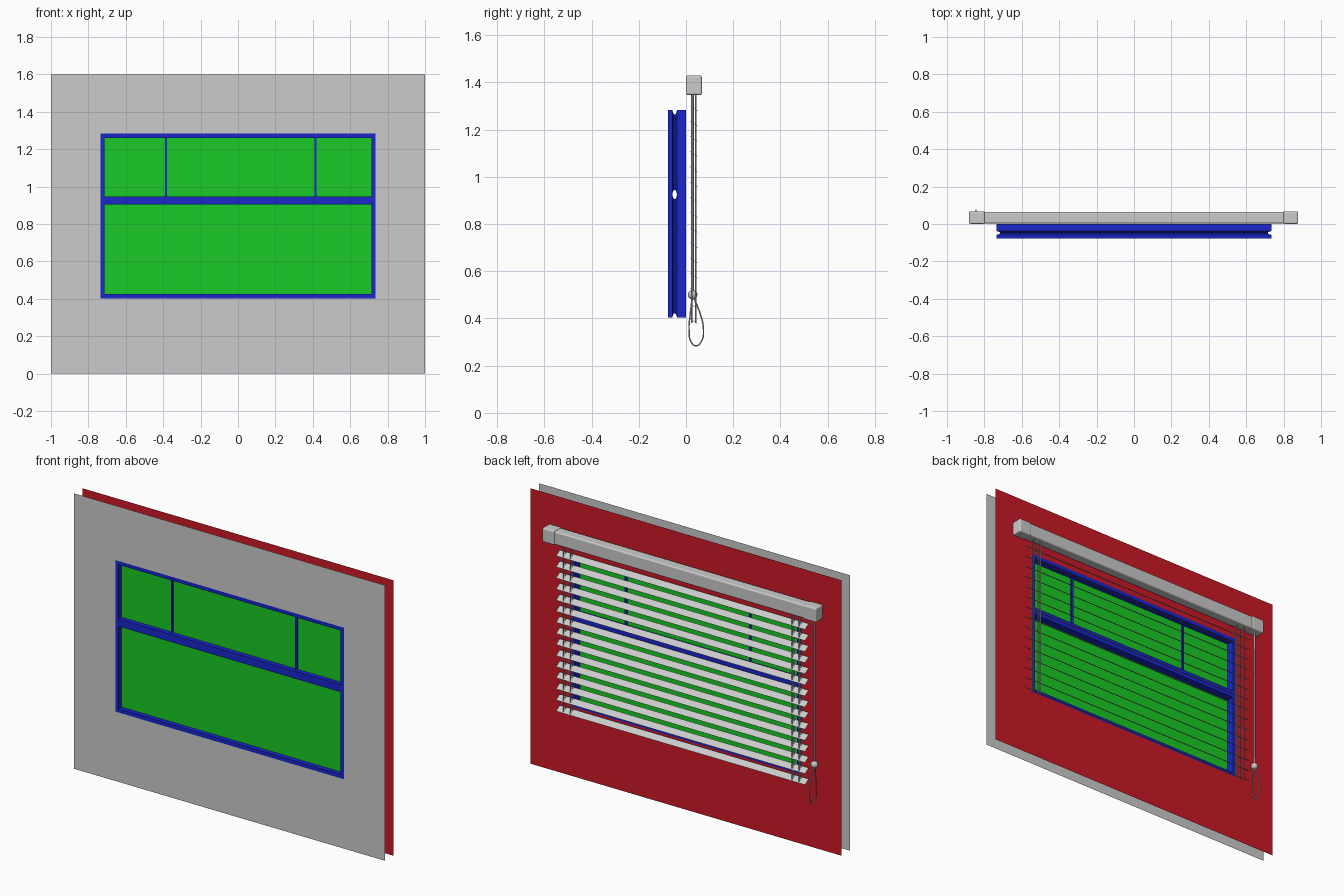
import bpy, bmesh, math
from mathutils import Vector

if "Cube" in bpy.data.objects:
    bpy.data.objects.remove(bpy.data.objects["Cube"])


def material(name, rgb):
    m = bpy.data.materials.new(name)
    m.diffuse_color = (*rgb, 1)
    m.use_nodes = True
    m.node_tree.nodes["Principled BSDF"].inputs["Base Color"].default_value = m.diffuse_color
    return m


RED = material("red", (0.6, 0.01, 0.02))
BLUE = material("blue", (0.01, 0.02, 0.6))
GREEN = material("green", (0.01, 0.6, 0.02))


def finish(bm, name, mat=None, recalc=True):
    if recalc:
        bmesh.ops.recalc_face_normals(bm, faces=bm.faces)
    me = bpy.data.meshes.new(name)
    bm.to_mesh(me)
    bm.free()
    ob = bpy.data.objects.new(name, me)
    bpy.context.collection.objects.link(ob)
    if mat:
        me.materials.append(mat)
    return ob


def box(name, lo, hi, mat=None, bevel=0):
    lo, hi = Vector(lo), Vector(hi)
    bm = bmesh.new()
    bmesh.ops.create_cube(bm, size=1)
    for v in bm.verts:
        v.co = (lo + hi) / 2 + v.co * (hi - lo)
    ob = finish(bm, name, mat)
    if bevel:
        b = ob.modifiers.new("bevel", "BEVEL")
        b.width, b.segments = bevel, 3
    return ob


def rect(x0, x1, z0, z1, d=0):
    return [(x0 + d, z0 + d), (x1 - d, z0 + d), (x1 - d, z1 - d), (x0 + d, z1 - d)]


def wall(name, y, mat=None, flip=False):
    # thin sheet with the window opening cut out
    bm = bmesh.new()
    a = [bm.verts.new((x, y, z)) for x, z in rect(-1, 1, 0, 1.6)]
    b = [bm.verts.new((x, y, z)) for x, z in rect(-W, W, Z0, Z1)]
    for i in range(4):
        j = (i + 1) % 4
        f = [a[i], a[j], b[j], b[i]]
        bm.faces.new(f[::-1] if flip else f)
    return finish(bm, name, mat, recalc=False)


def sash(name, z0, z1):
    # grooved profile (inset, y) swept round a rectangle with mitred corners
    prof = [(0, FRONT), (.022, FRONT), (.022, 0), (0, 0),
            (0, -.038), (.012, -.041), (.019, -.045), (.019, -.051), (.012, -.055), (0, -.058)]
    bm = bmesh.new()
    rings = [[bm.verts.new((x, y, z)) for x, z in rect(-W, W, z0, z1, d)] for d, y in prof]
    for k, r in enumerate(rings):
        n = rings[(k + 1) % len(rings)]
        for i in range(4):
            j = (i + 1) % 4
            bm.faces.new([r[i], r[j], n[j], n[i]])
    return finish(bm, name, BLUE)


def tube(name, pts, radius, smooth=False):
    cu = bpy.data.curves.new(name, "CURVE")
    cu.dimensions = "3D"
    cu.bevel_depth, cu.bevel_resolution = radius, 2
    cu.use_fill_caps = True
    s = cu.splines.new("BEZIER" if smooth else "POLY")
    points = s.bezier_points if smooth else s.points
    points.add(len(pts) - 1)
    for p, co in zip(points, pts):
        if smooth:
            p.co = co
            p.handle_left_type = p.handle_right_type = "AUTO"
        else:
            p.co = (*co, 1)
    ob = bpy.data.objects.new(name, cu)
    bpy.context.collection.objects.link(ob)
    return ob


W, Z0, ZM, Z1, FRONT = .735, .403, .925, 1.283, -.077

# walls
wall("outer_wall", FRONT)
wall("inner_wall", 0, RED, flip=True)

# window
for name, z0, z1 in (("lower", Z0, ZM), ("upper", ZM, Z1)):
    sash(name + "_sash", z0, z1)
    box(name + "_glass", (-W + .02, -.05, z0 + .02), (W - .02, -.044, z1 - .02), GREEN)
for i, x in enumerate((-.385, .414)):
    box(f"glazing_bar_{i}", (x - .006, -.058, ZM + .02), (x + .006, -.036, Z1 - .02), BLUE)

# headrail and end caps
box("headrail", (-.81, .004, 1.349), (.81, .064, 1.426), bevel=.008)
for side, x0, x1 in (("left", -.882, -.797), ("right", .797, .878)):
    box("headrail_cap_" + side, (x0, .001, 1.346), (x1, .067, 1.429), bevel=.008)

# tilted slats
COUNT, TOP, BOTTOM = 15, 1.29, .388
for i in range(COUNT):
    s = box(f"slat_{i}", (-.8, -.02, -.0008), (.8, .02, .0008))
    s.location = (0, .033, TOP + (BOTTOM - TOP) * i / (COUNT - 1))
    s.rotation_euler.x = -math.radians(33)

# ladder cords
for sx in (-1, 1):
    for x in (.712, .757):
        for y in (.024, .042):
            tube("ladder_cord", [(sx * x, y, 1.36), (sx * x, y, .38)], .003)

# pull cord, knob and hanging loop
CX, CY = -.845, .028
tube("pull_cord", [(CX, CY, 1.36), (CX, CY, .5)], .005)
bm = bmesh.new()
bmesh.ops.create_uvsphere(bm, u_segments=16, v_segments=10, radius=.02)
knob = finish(bm, "cord_knob")
knob.location = (CX, CY, .5)
for p in knob.data.polygons:
    p.use_smooth = True
loop = [(.028, .495), (.018, .42), (.013, .35), (.022, .3), (.043, .284),
        (.066, .305), (.074, .355), (.06, .42), (.03, .495)]
tube("cord_loop", [(CX, y, z) for y, z in loop], .003, smooth=True)
